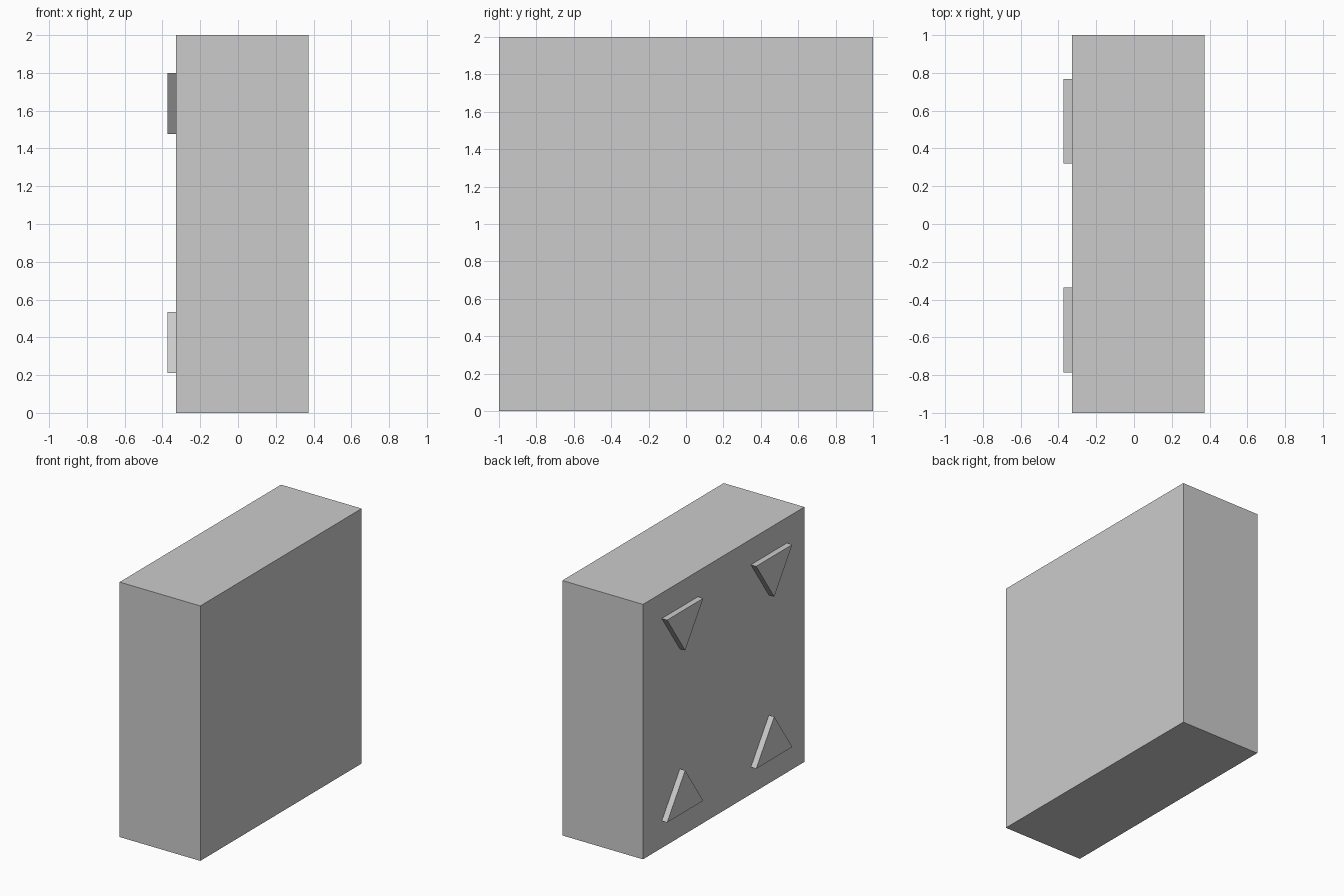
import bpy, bmesh

if "Cube" in bpy.data.objects:
    bpy.data.objects.remove(bpy.data.objects["Cube"])

X_FACE, X_OUT, X_RIGHT = -0.327, -0.373, 0.373


def finish(name, bm):
    bmesh.ops.recalc_face_normals(bm, faces=bm.faces)
    me = bpy.data.meshes.new(name)
    bm.to_mesh(me)
    bm.free()
    ob = bpy.data.objects.new(name, me)
    bpy.context.collection.objects.link(ob)
    return ob


def prism(name, profile, x0, x1):
    """Extrude a (y, z) profile along x."""
    bm = bmesh.new()
    face = bm.faces.new([bm.verts.new((x0, y, z)) for y, z in profile])
    ext = bmesh.ops.extrude_face_region(bm, geom=[face], use_keep_orig=True)
    verts = [g for g in ext["geom"] if isinstance(g, bmesh.types.BMVert)]
    bmesh.ops.translate(bm, verts=verts, vec=(x1 - x0, 0, 0))
    return finish(name, bm)


# main block
prism("body", [(-1, 0), (1, 0), (1, 2), (-1, 2)], X_FACE, X_RIGHT)

# four triangular feet on the left face: upper pair points down, lower pair up
for side, yc in (("back", 0.543), ("front", -0.561)):
    for level, base, apex in (("upper", 1.80, 1.476), ("lower", 0.212, 0.535)):
        prism(f"{level}_{side}_foot",
              [(yc - 0.224, base), (yc + 0.224, base), (yc, apex)],
              X_OUT, X_FACE)
